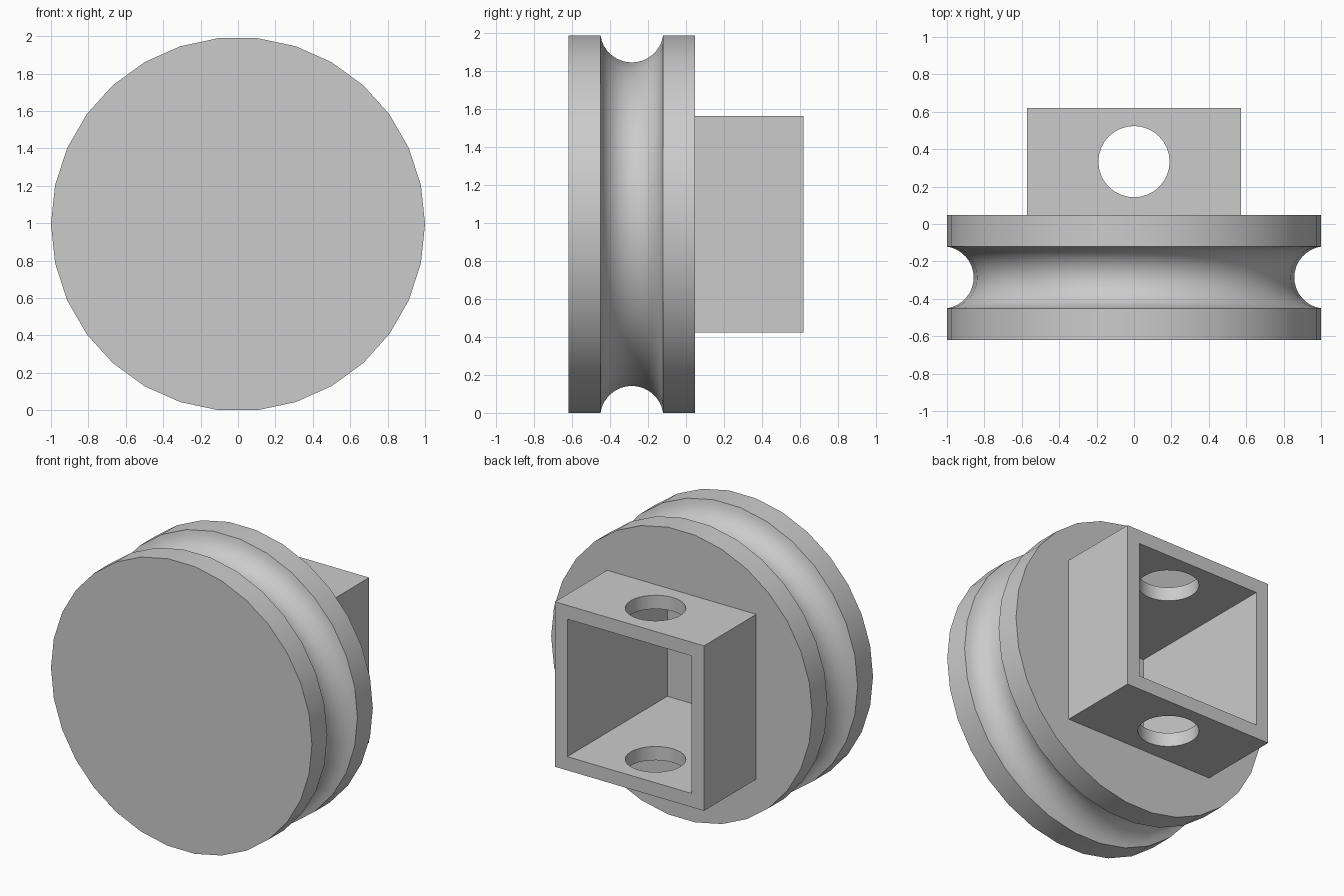
import bpy, bmesh
from math import radians, cos, sin, acos, tau, pi
from mathutils import Matrix

cube = bpy.data.objects.get("Cube")
if cube:
    bpy.data.objects.remove(cube, do_unlink=True)

U = 1 / 10.5                  # design unit: wheel radius is 10.5 units
SIDES = 30
CZ = cos(pi / SIDES)          # wheel axis height, resting on a flat facet
BACK, FRONT = 6.5 * U, -6.5 * U
WHEEL_BACK = FRONT + 7 * U

grey = bpy.data.materials.new("grey")
grey.use_nodes = True
grey.diffuse_color = (0.6, 0.6, 0.6, 1)
grey.node_tree.nodes["Principled BSDF"].inputs["Base Color"].default_value = (0.6, 0.6, 0.6, 1)


def finish(name, bm):
    bmesh.ops.recalc_face_normals(bm, faces=bm.faces)
    mesh = bpy.data.meshes.new(name)
    bm.to_mesh(mesh)
    bm.free()
    mesh.materials.append(grey)
    obj = bpy.data.objects.new(name, mesh)
    bpy.context.collection.objects.link(obj)
    return obj


def block(name, half, y0, y1):
    bm = bmesh.new()
    place = Matrix.Translation((0, (y0 + y1) / 2, CZ)) @ Matrix.Diagonal((2 * half, y1 - y0, 2 * half, 1))
    bmesh.ops.create_cube(bm, size=1, matrix=place)
    return finish(name, bm)


def combine(target, tool, operation):
    mod = target.modifiers.new(tool.name, 'BOOLEAN')
    mod.operation, mod.object, mod.solver = operation, tool, 'EXACT'
    bpy.context.view_layer.objects.active = target
    bpy.ops.object.modifier_apply(modifier=mod.name)
    bpy.data.objects.remove(tool, do_unlink=True)


# Wheel: flat rims either side of a round rope groove, turned about y
groove_r, groove_centre, groove_y = 1.75 * U, 10.75 * U, FRONT + 3.5 * U
reach = acos((groove_centre - 1) / groove_r)
profile = [(1, FRONT)]
for i in range(17):
    a = -reach + 2 * reach * i / 16
    profile.append((groove_centre - groove_r * cos(a), groove_y + groove_r * sin(a)))
profile.append((1, WHEEL_BACK))

bm = bmesh.new()
points = [bm.verts.new((r, y, CZ)) for r, y in profile]
edges = [bm.edges.new(pair) for pair in zip(points, points[1:])]
bmesh.ops.spin(bm, geom=points + edges, cent=(0, 0, CZ), axis=(0, 1, 0),
               angle=tau, steps=SIDES, use_merge=True)
bmesh.ops.remove_doubles(bm, verts=bm.verts, dist=0.0001)
bmesh.ops.holes_fill(bm, edges=bm.edges, sides=0)
wheel = finish("grooved_wheel_with_socket", bm)

# Square socket on the back, hollowed deep into the wheel
combine(wheel, block("socket", 6 * U, WHEEL_BACK - U, BACK), 'UNION')
combine(wheel, block("cavity", 5 * U, FRONT + 1.5 * U, BACK + U), 'DIFFERENCE')

# Pin hole through the top and bottom socket walls
bm = bmesh.new()
bmesh.ops.create_cone(bm, cap_ends=True, segments=32, radius1=2 * U, radius2=2 * U,
                      depth=2, matrix=Matrix.Translation((0, BACK - 3 * U, CZ)))
combine(wheel, finish("pin_hole", bm), 'DIFFERENCE')

bpy.ops.object.select_all(action='DESELECT')
wheel.select_set(True)
bpy.context.view_layer.objects.active = wheel
bpy.ops.object.shade_smooth_by_angle(angle=radians(30))
